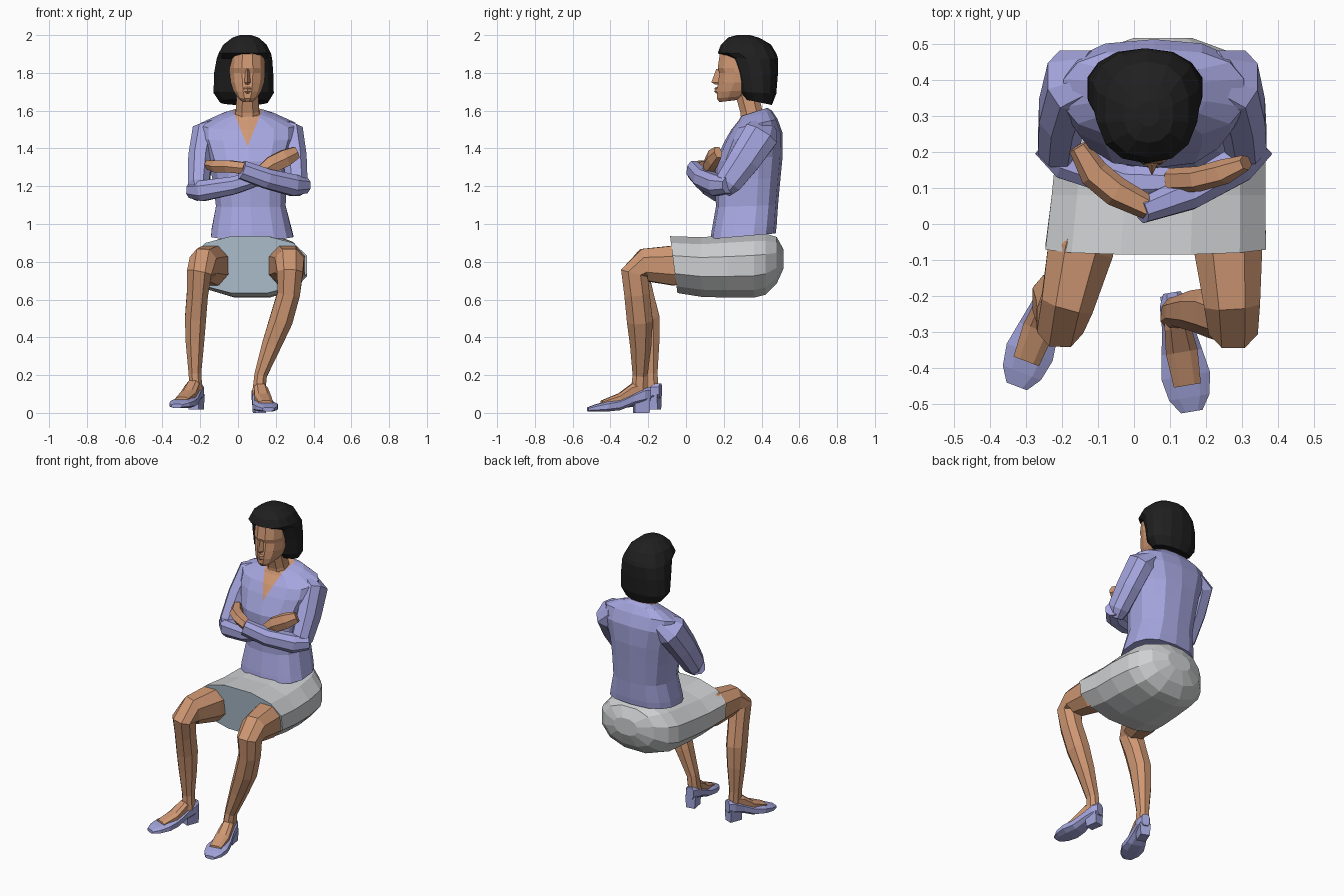
import bpy, bmesh, math
from mathutils import Vector as V


def material(name, col):
    m = bpy.data.materials.new(name)
    m.diffuse_color = (*col, 1)
    return m


SKIN = material("skin", (0.62, 0.31, 0.17))
BLOUSE = material("lilac cloth", (0.38, 0.38, 0.74))
SHOE = material("shoe lilac", (0.36, 0.37, 0.70))
SKIRT = material("light grey cloth", (0.62, 0.63, 0.64))
PANEL = material("blue grey cloth", (0.46, 0.57, 0.67))
HAIR = material("black hair", (0.014, 0.014, 0.014))


def loft(name, rings, *mats):
    """Skin a closed, flat-shaded solid over rings of points."""
    bm = bmesh.new()
    rows = [[bm.verts.new(p) for p in r] for r in rings]
    n = len(rows[0])
    for a, b in zip(rows, rows[1:]):
        for i in range(n):
            j = (i + 1) % n
            bm.faces.new((a[i], a[j], b[j], b[i]))
    bm.faces.new(rows[0])
    bm.faces.new(rows[-1])
    bmesh.ops.recalc_face_normals(bm, faces=bm.faces)
    me = bpy.data.meshes.new(name)
    bm.to_mesh(me)
    bm.free()
    for m in mats:
        me.materials.append(m)
    ob = bpy.data.objects.new(name, me)
    bpy.context.collection.objects.link(ob)
    return ob


def unit(n, e):
    """Rounded-square outline of n points."""
    out = []
    for i in range(n):
        a = 2 * math.pi * (i + 0.5) / n
        c, s = math.cos(a), math.sin(a)
        out.append((math.copysign(abs(c) ** (2 / e), c), math.copysign(abs(s) ** (2 / e), s)))
    return out


def stack(secs, n, e=2.3):
    """Upright rings: front z, back z, centre x, half width, front y, back y."""
    return [[V((cx + w * c, (yf + yb) / 2 + (yb - yf) / 2 * s, (zf + zb) / 2 + (zb - zf) / 2 * s))
             for c, s in unit(n, e)] for zf, zb, cx, w, yf, yb in secs]


def limb(name, path, hint, mat, n=8):
    """Tube along a path of (x, y, z, radius along hint, other radius)."""
    pts = [V(p[:3]) for p in path]
    rings = []
    for i, p in enumerate(path):
        t = (pts[min(i + 1, len(pts) - 1)] - pts[max(i - 1, 0)]).normalized()
        u = V(hint)
        u = (u - t * u.dot(t)).normalized()
        v = t.cross(u)
        rings.append([pts[i] + u * p[3] * c + v * p[4] * s for c, s in unit(n, 2.3)])
    return loft(name, rings, mat)


# Blouse body with a V neckline cut into it
torso = loft("blouse", stack([
    (0.92, 0.95, .075, .222, .13, .475), (0.96, 0.99, .072, .215, .135, .48),
    (1.09, 1.10, .068, .188, .158, .487), (1.24, 1.24, .06, .20, .155, .50),
    (1.33, 1.36, .055, .215, .155, .512), (1.44, 1.48, .055, .255, .205, .512),
    (1.50, 1.555, .055, .255, .24, .485), (1.55, 1.60, .055, .15, .28, .455),
    (1.57, 1.615, .055, .085, .29, .43)], 14, 2.6), BLOUSE, SKIN)
bm = bmesh.new()
bm.from_mesh(torso.data)
for s in (1, -1):
    bmesh.ops.bisect_plane(bm, geom=bm.verts[:] + bm.edges[:] + bm.faces[:],
                           plane_co=(.05, 0, 1.41), plane_no=(s, 0, -.40))
for f in bm.faces:
    c = f.calc_center_median()
    if abs(c.x - .05) < (c.z - 1.41) * .40 and c.y < .38:
        f.material_index = 1
bm.to_mesh(torso.data)
bm.free()

# Sleeves: upper arms
limb("upper_sleeve_a", [(-.11, .415, 1.51, .05, .07), (-.175, .395, 1.47, .075, .10),
     (-.20, .31, 1.34, .068, .09), (-.21, .22, 1.20, .06, .075), (-.20, .19, 1.145, .04, .045)],
     (1, 0, 0), BLOUSE)
limb("upper_sleeve_b", [(.22, .415, 1.51, .05, .07), (.28, .395, 1.47, .072, .10),
     (.30, .31, 1.34, .068, .09), (.31, .225, 1.22, .062, .075), (.305, .195, 1.17, .04, .045)],
     (1, 0, 0), BLOUSE)
# Crossed forearms and hands
limb("forearm_sleeve_a", [(-.245, .225, 1.18, .045, .045), (-.19, .175, 1.175, .058, .055),
     (-.02, .115, 1.205, .05, .05), (.13, .115, 1.25, .04, .042)], (0, 0, 1), BLOUSE)
limb("forearm_sleeve_b", [(.355, .225, 1.205, .045, .045), (.29, .165, 1.205, .06, .055),
     (.15, .085, 1.24, .055, .05), (.02, .036, 1.288, .052, .036)], (0, 0, 1), BLOUSE)
limb("hand_a", [(.10, .12, 1.26, .03, .035), (.18, .125, 1.315, .05, .035),
     (.25, .145, 1.35, .05, .035), (.31, .17, 1.38, .035, .022)], (0, 0, 1), SKIN, 6)
limb("hand_b", [(.04, .045, 1.295, .034, .034), (-.05, .09, 1.305, .036, .042),
     (-.11, .14, 1.305, .036, .042), (-.155, .215, 1.315, .026, .028)], (0, 0, 1), SKIN, 6)

# Skirt lofted front to back: y, centre x, half width, low z, high z
rings = [[V((cx + w * c, y - .02 * s * (y < 0), (lo + hi) / 2 + (hi - lo) / 2 * s))
          for c, s in unit(12, 2.3)] for y, cx, w, lo, hi in [
    (-.065, .06, .315, .63, .94), (.08, .068, .305, .61, .935), (.22, .075, .298, .605, .945),
    (.36, .075, .28, .605, .955), (.42, .076, .25, .62, .955), (.48, .078, .185, .68, .935),
    (.515, .08, .085, .76, .87)]]
skirt = loft("skirt", rings, SKIRT, PANEL)
for p in skirt.data.polygons:
    p.material_index = int(p.normal.y < -.9 and p.center.y < 0)

# Legs
limb("leg_a", [(-.10, .10, .785, .09, .10), (-.148, -.07, .78, .098, .112), (-.185, -.22, .783, .078, .092),
     (-.205, -.268, .74, .07, .078), (-.215, -.24, .63, .06, .072), (-.225, -.208, .50, .06, .073),
     (-.228, -.197, .37, .052, .06), (-.228, -.19, .21, .036, .042), (-.222, -.19, .11, .037, .048)],
     (1, 0, 0), SKIN)
limb("leg_b", [(.22, .10, .785, .09, .10), (.262, -.07, .78, .102, .112), (.272, -.22, .783, .083, .092),
     (.275, -.273, .74, .073, .078), (.268, -.26, .63, .064, .072), (.228, -.245, .49, .066, .073),
     (.178, -.24, .36, .055, .06), (.12, -.243, .20, .036, .042), (.108, -.25, .09, .037, .048)],
     (1, 0, 0), SKIN)


# Shoes: shell, block heel and bare instep
def shoe(tag, heel, toe, lift):
    h, d = V((*heel, lift)), V((*toe, 0)) - V((*heel, 0))
    side = V((-d.y, d.x, 0)).normalized()

    def ring(t, w, lo, hi, n=8):
        return [h + d * t + side * w * c + V((0, 0, (lo + hi) / 2 + (hi - lo) / 2 * s))
                for c, s in unit(n, 2.8)]
    loft("shoe_" + tag, [ring(*r) for r in [
        (0, .026, .06, .14), (.10, .042, .05, .14), (.28, .046, .04, .11), (.50, .06, .012, .075),
        (.70, .072, .006, .062), (.88, .060, .006, .045), (1, .032, .008, .03)]], SHOE)
    loft("heel_" + tag, [[h + d * t + side * w + V((0, 0, z)) for t, w in
         ((.02, -r), (.26, -r), (.26, r), (.02, r))] for z, r in ((0, .028), (.08, .034))], SHOE)
    loft("instep_" + tag, [ring(*r) for r in [
        (.14, .032, .08, .17), (.30, .039, .07, .155), (.50, .047, .04, .105), (.78, .040, .03, .066)]], SKIN)


shoe("a", (-.205, -.135), (-.325, -.45), .018)
shoe("b", (.105, -.19), (.16, -.52), 0)

# Neck and head
limb("neck", [(.05, .36, 1.52, .08, .07), (.05, .345, 1.60, .066, .062), (.05, .32, 1.70, .06, .065)],
     (1, 0, 0), SKIN)
loft("head", stack([
    (1.645, 1.66, .05, .032, .175, .30), (1.665, 1.68, .05, .054, .160, .34),
    (1.70, 1.71, .05, .076, .160, .38), (1.75, 1.75, .05, .092, .166, .42),
    (1.80, 1.80, .05, .097, .174, .42), (1.825, 1.825, .05, .097, .164, .42),
    (1.90, 1.90, .05, .092, .175, .42), (1.94, 1.94, .05, .06, .22, .40)], 12, 2.2), SKIN)
# Nose and lips
loft("nose", [[V((.05 + w, y, z)) for w, y in ((-r, .185), (0, f), (r, .185))]
              for z, r, f in ((1.738, .018, .155), (1.75, .024, .134), (1.82, .012, .16))], SKIN)
loft("lips", [[V((.05 + w, y, z)) for w, y in ((-r, .175), (0, f), (r, .175))]
              for z, r, f in ((1.692, .022, .158), (1.702, .034, .149), (1.71, .036, .154),
                              (1.718, .034, .149), (1.726, .02, .158))], SKIN)

# Bobbed hair: crown overhangs as a fringe, sides sit behind the face
loft("hair", stack([
    (1.66, 1.63, .032, .128, .31, .455), (1.70, 1.69, .03, .163, .28, .478),
    (1.80, 1.80, .03, .160, .255, .487), (1.875, 1.875, .034, .150, .225, .487),
    (1.905, 1.90, .036, .142, .168, .48), (1.95, 1.95, .037, .117, .185, .45),
    (1.988, 1.985, .04, .07, .225, .39), (2.0, 2.0, .04, .03, .27, .34)], 14, 2.3), HAIR)
